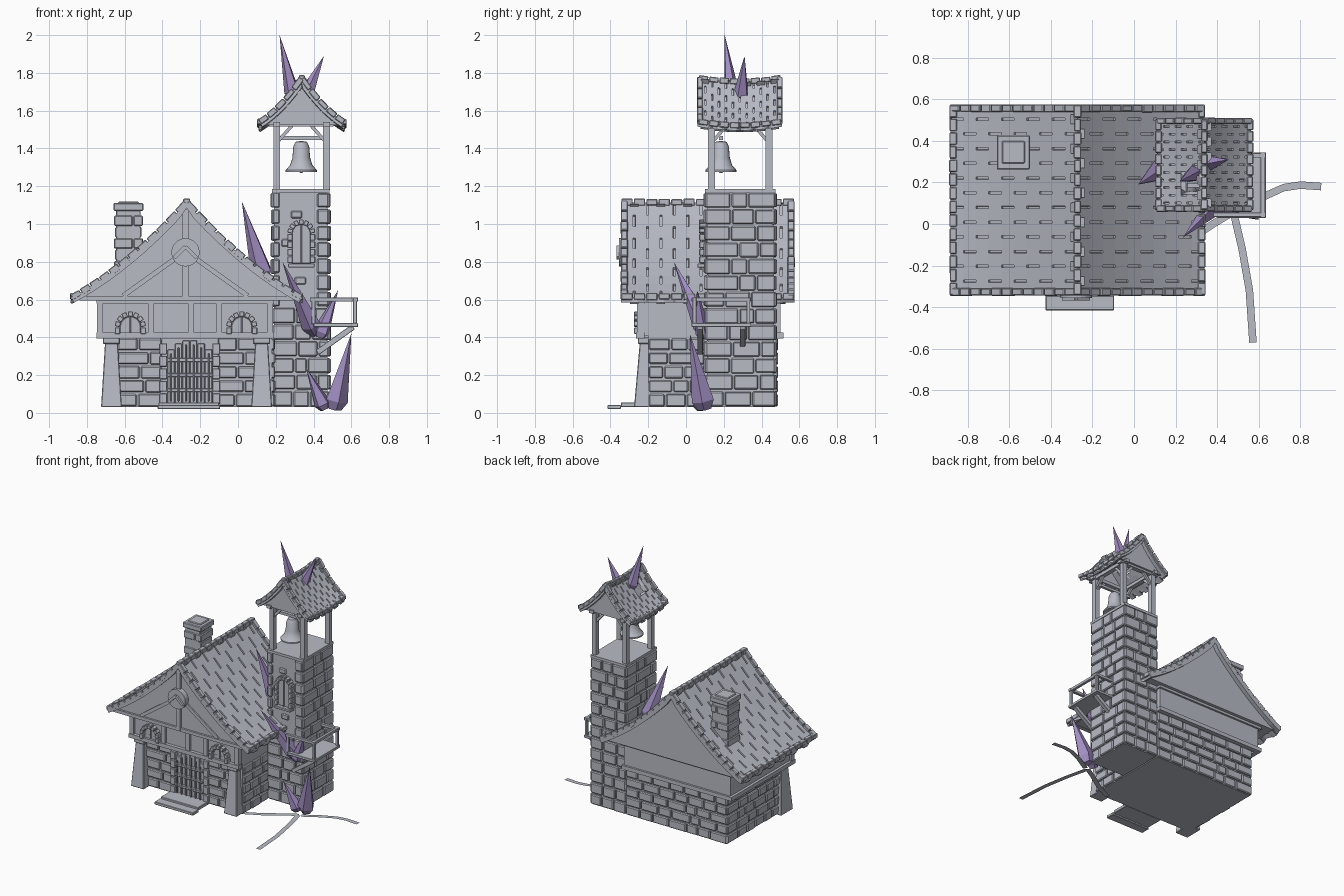
import bpy, bmesh, math, random
from mathutils import Matrix, Vector

random.seed(4)
if "Cube" in bpy.data.objects:
    bpy.data.objects.remove(bpy.data.objects["Cube"])


def material(name, rgb):
    m = bpy.data.materials.new(name)
    m.use_nodes = True
    m.diffuse_color = (*rgb, 1)
    m.node_tree.nodes["Principled BSDF"].inputs["Base Color"].default_value = (*rgb, 1)
    return m


GREY = material("stone grey", (0.48, 0.50, 0.56))
PURPLE = material("crystal purple", (0.37, 0.28, 0.56))


def finish(bm, name, mat=GREY, bevel=0, smooth=False, solid=0):
    mesh = bpy.data.meshes.new(name)
    bm.to_mesh(mesh)
    bm.free()
    mesh.materials.append(mat)
    ob = bpy.data.objects.new(name, mesh)
    bpy.context.collection.objects.link(ob)
    if solid:
        ob.modifiers.new("Thickness", "SOLIDIFY").thickness = solid
    if bevel:
        mod = ob.modifiers.new("Bevel", "BEVEL")
        mod.width, mod.segments = bevel, 1
    if smooth:
        bpy.ops.object.select_all(action="DESELECT")
        bpy.context.view_layer.objects.active = ob
        ob.select_set(True)
        bpy.ops.object.shade_smooth_by_angle()
    return ob


def block(bm, c, s, rot=Matrix()):
    m = Matrix.Translation(c) @ rot @ Matrix.Diagonal((*s, 1))
    return bmesh.ops.create_cube(bm, size=1, matrix=m)["verts"]


def span(bm, x0, x1, y0, y1, z0, z1):
    return block(bm, ((x0 + x1) / 2, (y0 + y1) / 2, (z0 + z1) / 2), (x1 - x0, y1 - y0, z1 - z0))


def beam(bm, a, b, w, d):
    a, b = Vector(a), Vector(b)
    rot = (b - a).to_track_quat("Z", "Y").to_matrix().to_4x4()
    block(bm, (a + b) / 2, (w, d, (b - a).length), rot)


def stones(bm, p0, p1, z0, z1, rows, width=0.12, out=0.03):
    """Courses of uneven blocks on a wall; the outside is to the right of p0 -> p1."""
    d = Vector((p1[0] - p0[0], p1[1] - p0[1], 0))
    length = d.length
    d.normalize()
    rot = Matrix.Rotation(math.atan2(d.y, d.x), 4, "Z")
    h = (z1 - z0) / rows
    for r in range(rows):
        n = max(1, round(length / width))
        cuts = [0] + [(k + 0.25 * (r % 2) + random.uniform(-0.2, 0.2)) / n for k in range(1, n)] + [1]
        for a, b in zip(cuts, cuts[1:]):
            depth = out + random.uniform(-0.006, 0.006)
            c = Vector((*p0, z0 + (r + 0.5) * h)) + d * length * (a + b) / 2
            block(bm, c, ((b - a) * length - 0.008, depth, h - random.uniform(0.007, 0.016)), rot)


def arch(bm, x, y, z, r, n, size, legs=0):
    """Ring of wedge stones over an opening, with optional straight jambs."""
    for k in range(n):
        a = math.pi * (k + 0.5) / n
        block(bm, (x + r * math.cos(a), y, z + r * math.sin(a)), (size, 0.04, math.pi * r / n - 0.004),
              Matrix.Rotation(-a, 4, "Y"))
    for k in range(legs):
        for s in (-1, 1):
            block(bm, (x + s * r, y, z - 0.02 - 0.04 * k), (size, 0.04, 0.035))


def disc(bm, x, y, z, r, depth, sides=20):
    bmesh.ops.create_cone(bm, cap_ends=True, segments=sides, radius1=r, radius2=r, depth=depth,
                          matrix=Matrix.Translation((x, y, z)) @ Matrix.Rotation(math.pi / 2, 4, "X"))


def prism(bm, pts, y0, y1):
    face = bm.faces.new([bm.verts.new((x, y0, z)) for x, z in pts])
    new = bmesh.ops.extrude_face_region(bm, geom=[face])["geom"]
    bmesh.ops.translate(bm, vec=(0, y1 - y0, 0), verts=[v for v in new if isinstance(v, bmesh.types.BMVert)])
    bmesh.ops.recalc_face_normals(bm, faces=bm.faces)


def make_roof(name, xr, half, top, drop, curve, y0, y1, n, cols, sag, trim, slot, hole=None):
    """Curved two-sided roof with slots between shingles and a border of blocks."""
    def at(t, v):
        u = abs(t)
        low = sag * math.sin(math.pi * v)
        return Vector((xr + half * t, y0 + (y1 - y0) * v, top - drop * ((1 + curve) * u - curve * u * u) - low))
    vs = [0]
    for k in range(1, cols):
        w = slot / (y1 - y0) / 2
        vs += [k / cols - w, k / cols + w]
    vs.append(1)
    bm = bmesh.new()
    grid = [[bm.verts.new(at(i / n, v)) for v in vs] for i in range(-n, n + 1)]
    slots = []
    for i in range(2 * n):
        for j in range(len(vs) - 1):
            if hole and hole(i, (vs[j] + vs[j + 1]) / 2):
                continue
            f = bm.faces.new((grid[i][j], grid[i + 1][j], grid[i + 1][j + 1], grid[i][j + 1]))
            if j % 2 and (i + j // 2) % 2:
                slots.append(f)
    bm.normal_update()
    bmesh.ops.inset_individual(bm, faces=slots, thickness=0.0008, depth=-0.012)
    finish(bm, name, solid=0.03)

    bm = bmesh.new()
    m = round(half * 1.3 / (trim * 1.9))
    lines = [[at(s * k / m, v) for k in range(m + 1)] for s in (-1, 1) for v in (0.02, 0.98)]
    rows = round((y1 - y0) / (trim * 1.9))
    lines += [[at(t, k / rows) for k in range(rows + 1)] for t in (-0.98, 0, 0.98)]
    for line in lines:
        for a, b in zip(line, line[1:]):
            gap = (b - a) * 0.05
            beam(bm, a + gap, b - gap, trim * random.uniform(0.9, 1.1), trim * random.uniform(0.9, 1.1))
    finish(bm, name + "_edge_blocks", bevel=0.004)
    return [(p.x, p.z - 0.02) for p in (at(k / 8 * 0.96, 0) for k in range(-8, 9))]


# House walls
bm = bmesh.new()
span(bm, -0.68, 0.18, -0.20, 0.47, 0.03, 0.42)
span(bm, -0.73, 0.18, -0.24, 0.50, 0.41, 0.60)
finish(bm, "house_walls")
bm = bmesh.new()
for a, b in (((-0.64, -0.2), (-0.40, -0.2)), ((-0.11, -0.2), (0.12, -0.2)), ((0.18, -0.2), (0.18, 0.1)),
             ((0.18, 0.47), (-0.69, 0.47)), ((-0.68, 0.48), (-0.68, -0.2))):
    stones(bm, a, b, 0.03, 0.40, 5)
finish(bm, "house_stones", bevel=0.006)

# Tapered corner buttresses
bm = bmesh.new()
for x in (-0.67, 0.125):
    vs = span(bm, x - 0.055, x + 0.055, -0.275, -0.13, 0.03, 0.37)
    for v in vs:
        if v.co.z > 0.2:
            v.co.x = x + (v.co.x - x) * 0.62
            v.co.y = -0.20 + (v.co.y + 0.20) * 0.6
    span(bm, x - 0.045, x + 0.045, -0.255, -0.14, 0.365, 0.40)
finish(bm, "buttresses", bevel=0.004)

# Timber frame of the upper storey and gable
bm = bmesh.new()
for z in (0.41, 0.595):
    span(bm, -0.75, 0.19, -0.265, -0.22, z - 0.015, z + 0.015)
    span(bm, -0.75, 0.19, 0.48, 0.515, z - 0.015, z + 0.015)
    span(bm, -0.75, -0.71, -0.25, 0.51, z - 0.015, z + 0.015)
for x in (-0.73, -0.46, -0.25, -0.10, 0.17):
    span(bm, x - 0.016, x + 0.016, -0.26, -0.22, 0.41, 0.6)
span(bm, -0.295, -0.262, -0.335, -0.30, 0.6, 1.08)
span(bm, -0.84, 0.29, -0.33, -0.30, 0.595, 0.62)
for s in (-1, 1):
    beam(bm, (-0.278 + s * 0.33, -0.315, 0.62), (-0.278 + s * 0.05, -0.315, 0.82), 0.02, 0.025)
    beam(bm, (-0.278 + s * 0.06, -0.36, 0.82), (-0.278, -0.36, 0.88), 0.018, 0.02)
disc(bm, -0.278, -0.33, 0.85, 0.075, 0.05)
finish(bm, "timber_frame")

# House roof and gable fill
gable = make_roof("house_roof", -0.272, 0.61, 1.115, 0.505, 0.35, -0.345, 0.575, 10, 13, 0, 0.035, 0.012)
bm = bmesh.new()
prism(bm, [(x, max(z, 0.6)) for x, z in gable] + [(0.28, 0.598), (-0.82, 0.598)], -0.315, 0.54)
finish(bm, "house_gables")

# Arched windows
bm = bmesh.new()
for x in (-0.57, 0.02):
    arch(bm, x, -0.255, 0.455, 0.068, 7, 0.028, 1)
    disc(bm, x, -0.24, 0.455, 0.055, 0.015)
    span(bm, x - 0.055, x + 0.055, -0.248, -0.23, 0.42, 0.455)
    span(bm, x - 0.004, x + 0.004, -0.255, -0.24, 0.42, 0.51)
arch(bm, 0.335, 0.09, 0.95, 0.06, 7, 0.028, 4)
disc(bm, 0.335, 0.095, 0.95, 0.05, 0.02)
span(bm, 0.285, 0.385, 0.085, 0.11, 0.79, 0.95)
span(bm, 0.331, 0.339, 0.075, 0.1, 0.79, 1.0)
span(bm, 0.265, 0.405, 0.06, 0.11, 0.77, 0.79)
finish(bm, "arched_windows", bevel=0.003)

# Door with planks, bars and steps
bm = bmesh.new()
for k in range(6):
    u = (k - 2.5) / 2.5
    x = -0.255 + u * 0.1
    top = 0.385 - 0.05 * u * u
    span(bm, x - 0.019, x + 0.019, -0.22, -0.19, 0.05, top)
    span(bm, x - 0.004, x + 0.004, -0.245, -0.232, 0.06, top - 0.02)
for z in (0.12, 0.2, 0.28):
    span(bm, -0.375, -0.135, -0.24, -0.215, z - 0.01, z + 0.01)
for s in (-1, 1):
    for k in range(5):
        block(bm, (-0.255 + s * 0.14, -0.21, 0.075 + k * 0.066), (0.04, 0.05, 0.058))
finish(bm, "door", bevel=0.003)
bm = bmesh.new()
span(bm, -0.42, -0.10, -0.345, -0.2, 0.03, 0.055)
span(bm, -0.425, -0.095, -0.415, -0.345, 0.02, 0.042)
finish(bm, "door_steps", bevel=0.003)

# Chimney
bm = bmesh.new()
span(bm, -0.645, -0.515, 0.275, 0.415, 0.7, 1.09)
for k in range(5):
    r = 0.076 - 0.006 * (k % 2)
    for s in (-1, 1):
        cut = -0.58 + 0.025 * (-1) ** k
        span(bm, *sorted((cut + s * 0.003, -0.58 + s * r)), 0.345 - r, 0.345 + r, 0.75 + k * 0.06, 0.804 + k * 0.06)
span(bm, -0.66, -0.50, 0.263, 0.427, 1.07, 1.11)
span(bm, -0.635, -0.525, 0.29, 0.40, 1.1, 1.118)
finish(bm, "chimney", bevel=0.005)

# Bell tower shaft
bm = bmesh.new()
span(bm, 0.19, 0.475, 0.11, 0.465, 0.03, 1.17)
span(bm, 0.18, 0.485, 0.10, 0.475, 1.165, 1.185)
finish(bm, "tower_walls")
bm = bmesh.new()
stones(bm, (0.475, 0.1), (0.475, 0.475), 0.03, 1.17, 13)
stones(bm, (0.485, 0.465), (0.18, 0.465), 0.03, 1.17, 13)
stones(bm, (0.19, 0.475), (0.19, 0.1), 0.03, 1.17, 13)
stones(bm, (0.18, 0.11), (0.485, 0.11), 0.03, 0.56, 6)
stones(bm, (0.415, 0.11), (0.485, 0.11), 0.56, 1.17, 7)
stones(bm, (0.18, 0.11), (0.225, 0.11), 0.56, 1.17, 7)
for x, z in ((0.27, 0.62), (0.33, 0.7), (0.31, 1.05), (0.26, 0.9)):
    block(bm, (x, 0.11, z), (0.06, 0.02, 0.04))
finish(bm, "tower_stones", bevel=0.006)

# Belfry posts, braces and beams
bm = bmesh.new()
for x, sx in ((0.205, 1), (0.468, -1)):
    for y, sy in ((0.135, 1), (0.44, -1)):
        span(bm, x - 0.018, x + 0.018, y - 0.018, y + 0.018, 1.18, 1.53)
        beam(bm, (x, y, 1.43), (x + sx * 0.08, y, 1.52), 0.018, 0.018)
        beam(bm, (x, y, 1.43), (x, y + sy * 0.08, 1.52), 0.018, 0.018)
    span(bm, x - 0.018, x + 0.018, 0.08, 0.49, 1.515, 1.54)
for y in (0.135, 0.44):
    span(bm, 0.165, 0.505, y - 0.018, y + 0.018, 1.515, 1.54)
span(bm, 0.2, 0.47, 0.175, 0.195, 1.445, 1.465)
finish(bm, "belfry_frame")

# Bell
bm = bmesh.new()
outline = [(0.0, 1.44), (0.03, 1.435), (0.042, 1.41), (0.047, 1.35), (0.06, 1.31), (0.083, 1.285), (0.083, 1.275), (0.0, 1.30)]
vs = [bm.verts.new((0.335 + r, 0.185, z)) for r, z in outline]
es = [bm.edges.new(p) for p in zip(vs, vs[1:])]
bmesh.ops.spin(bm, geom=vs + es, cent=(0.335, 0.185, 0), axis=(0, 0, 1), angle=math.tau, steps=20)
bmesh.ops.remove_doubles(bm, verts=bm.verts, dist=0.0005)
bmesh.ops.recalc_face_normals(bm, faces=bm.faces)
bmesh.ops.create_uvsphere(bm, u_segments=10, v_segments=6, radius=0.016, matrix=Matrix.Translation((0.335, 0.185, 1.285)))
finish(bm, "bell", smooth=True)

# Belfry roof with a broken gap
gable = make_roof("belfry_roof", 0.338, 0.225, 1.775, 0.235, 0.4, 0.065, 0.505, 8, 12, 0.02, 0.03, 0.009,
                  lambda i, v: 4 <= i < 8 and 0.2 < v < 0.42)
bm = bmesh.new()
for y in (0.09, 0.465):
    prism(bm, gable + [(0.5, 1.525), (0.175, 1.525)], y, y + 0.015)
finish(bm, "belfry_gables")

# Side balcony
bm = bmesh.new()
span(bm, 0.40, 0.635, 0.03, 0.345, 0.455, 0.475)
for x, y in ((0.40, 0.045), (0.62, 0.045), (0.62, 0.33)):
    span(bm, x - 0.01, x + 0.01, y - 0.01, y + 0.01, 0.47, 0.6)
beam(bm, (0.38, 0.045, 0.6), (0.635, 0.045, 0.6), 0.022, 0.022)
beam(bm, (0.62, 0.03, 0.6), (0.62, 0.345, 0.6), 0.022, 0.022)
beam(bm, (0.47, 0.33, 0.6), (0.635, 0.33, 0.6), 0.022, 0.022)
for y in (0.075, 0.30):
    beam(bm, (0.42, y, 0.32), (0.61, y, 0.455), 0.03, 0.03)
finish(bm, "balcony", bevel=0.002)

# Crystal spikes: tip, base, radius
bm = bmesh.new()
for tip, base, r in (((0.60, 0.02, 0.42), (0.51, 0.10, 0.02), 0.062), ((0.36, 0.04, 0.24), (0.46, 0.08, 0.02), 0.045),
                     ((0.235, -0.065, 0.80), (0.41, 0.11, 0.42), 0.055), ((0.53, 0.06, 0.65), (0.43, 0.09, 0.40), 0.045),
                     ((0.02, 0.19, 1.12), (0.14, 0.27, 0.70), 0.06), ((0.22, 0.205, 2.0), (0.295, 0.245, 1.66), 0.042),
                     ((0.455, 0.31, 1.89), (0.35, 0.29, 1.66), 0.042)):
    tip, base = Vector(tip), Vector(base)
    rot = (tip - base).to_track_quat("Z", "Y").to_matrix().to_4x4()
    length = (tip - base).length
    for r1, r2, a, b in ((r, 0, 0.12, 1), (r * 0.6, r, 0, 0.12)):
        m = Matrix.Translation(base.lerp(tip, (a + b) / 2)) @ rot
        bmesh.ops.create_cone(bm, cap_ends=True, segments=5, radius1=r1, radius2=r2, depth=length * (b - a), matrix=m)
finish(bm, "crystal_spikes", PURPLE)

# Flat roots on the ground
bm = bmesh.new()
for path in ([(0.48, 0.05), (0.52, -0.12), (0.555, -0.32), (0.572, -0.57)],
             [(0.5, 0.06), (0.62, 0.13), (0.72, 0.175), (0.80, 0.187), (0.90, 0.18)],
             [(0.48, 0.06), (0.38, 0.0), (0.26, -0.08), (0.12, -0.15)]):
    pts = [Vector((*p, 0)) for p in path]
    side = [(b - a).cross(Vector((0, 0, 1))).normalized() * 0.018 for a, b in zip(pts, pts[1:])]
    side.append(side[-1])
    edge = [(bm.verts.new(p - s), bm.verts.new(p + s)) for p, s in zip(pts, side)]
    for (a, b), (c, d) in zip(edge, edge[1:]):
        bm.faces.new((a, b, d, c))
finish(bm, "ground_roots")
